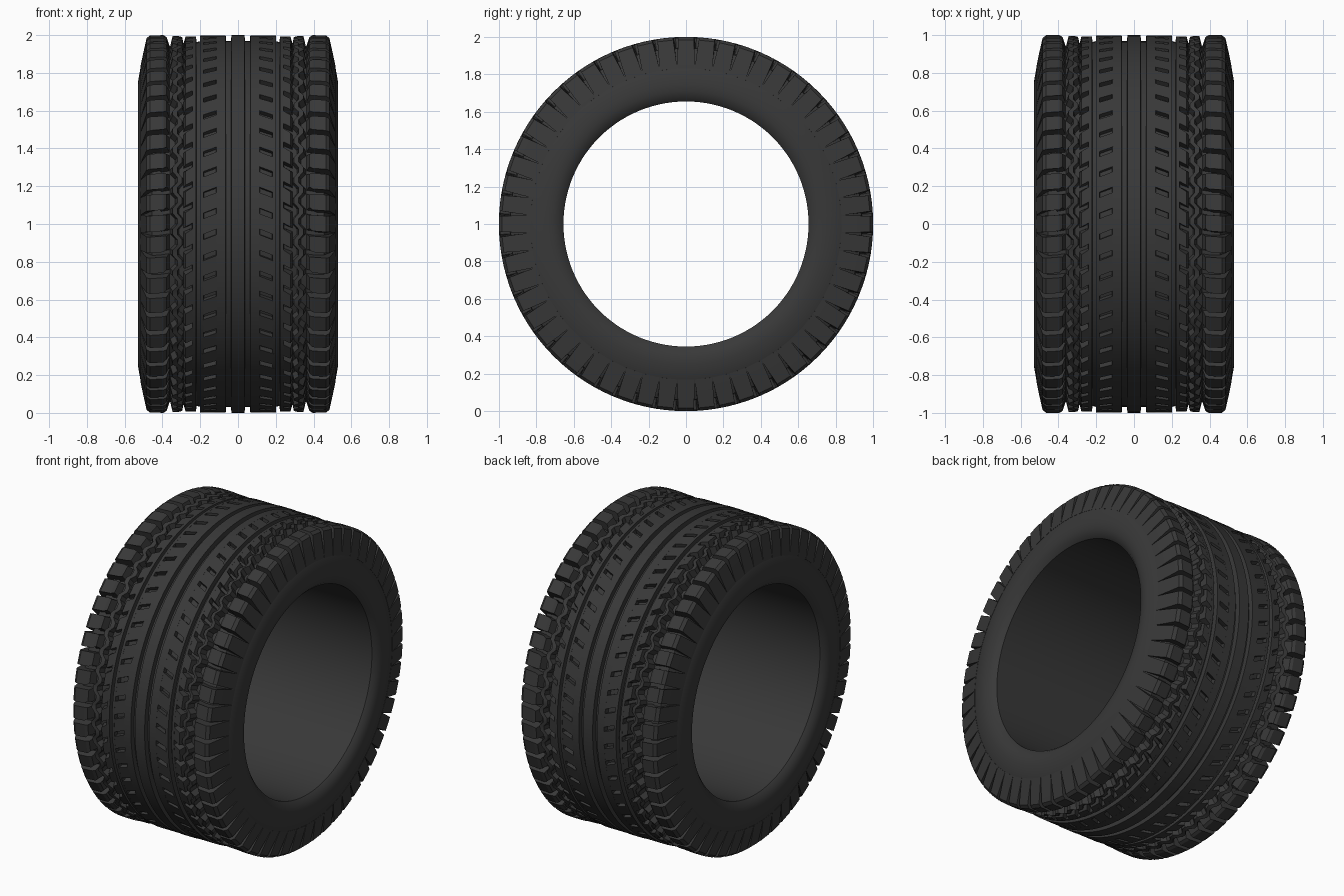
import bpy, bmesh
from math import sin, cos, tau, radians

if "Cube" in bpy.data.objects:
    bpy.data.objects.remove(bpy.data.objects["Cube"])

PITCHES = 56                 # tread repeats around the tyre
PITCH = tau / PITCHES

rubber = bpy.data.materials.new("dark_rubber")
rubber.diffuse_color = (0.04, 0.04, 0.04, 1)
rubber.use_nodes = True
rubber.node_tree.nodes["Principled BSDF"].inputs["Base Color"].default_value = rubber.diffuse_color


def polar(x, r, a):
    return (x, r * sin(a), 1 + r * cos(a))


def finish(bm, name):
    bmesh.ops.recalc_face_normals(bm, faces=bm.faces)
    me = bpy.data.meshes.new(name)
    bm.to_mesh(me)
    bm.free()
    me.materials.append(rubber)
    ob = bpy.data.objects.new(name, me)
    bpy.context.collection.objects.link(ob)
    bpy.ops.object.select_all(action='DESELECT')
    bpy.context.view_layer.objects.active = ob
    ob.select_set(True)
    bpy.ops.object.shade_smooth_by_angle(angle=radians(28))
    return ob


def revolve(name, profile, per_pitch=2, wobble=None, sides=(1,)):
    """Spin a closed (x, r) profile round the axle; wobble shifts x per step."""
    bm = bmesh.new()
    n = PITCHES * per_pitch
    for s in sides:
        rings = []
        for k in range(n):
            dx = wobble[k % len(wobble)] if wobble else 0
            rings.append([bm.verts.new(polar(s * (x + dx), r, k * tau / n)) for x, r in profile])
        m = len(profile)
        for k in range(n):
            a, b = rings[k], rings[(k + 1) % n]
            for i in range(m):
                j = (i + 1) % m
                bm.faces.new((a[i], a[j], b[j], b[i]))
    return finish(bm, name)


def blocks(name, section, phase=0.0):
    """Ring of tread blocks on both sides; section rows: x, r, half width, skew (in pitches)."""
    bm = bmesh.new()
    m = len(section)
    for s in (1, -1):
        for k in range(PITCHES):
            ends = []
            for e in (-1, 1):
                ends.append([bm.verts.new(polar(s * x, r, (k + phase + skew + e * h) * PITCH))
                             for x, r, h, skew in section])
            a, b = ends
            for i in range(m):
                j = (i + 1) % m
                bm.faces.new((a[i], a[j], b[j], b[i]))
            bm.faces.new(a)
            bm.faces.new(b[::-1])
    return finish(bm, name)


def rib(x0, x1, top=0.995, foot=0.95, slope=0.003):
    return [(x0 - slope, foot), (x0, top), (x1, top), (x1 + slope, foot)]


# Carcass: bore, rounded sidewalls and groove floor
half = [(0.495, 0.655), (0.515, 0.675), (0.527, 0.71), (0.53, 0.75), (0.515, 0.835),
        (0.455, 0.94), (0.36, 0.943), (0.25, 0.955), (0.2, 0.968)]
revolve("carcass", half + [(-x, r) for x, r in reversed(half)])

# Centre ribs
revolve("centre_rib", rib(-0.035, 0.035, 1.0))
revolve("inner_ribs", rib(0.065, 0.115, 0.998), sides=(1, -1))
revolve("inner_rib_edges", rib(0.183, 0.2, 0.998), sides=(1, -1))
revolve("narrow_ribs", rib(0.222, 0.24, 0.993), sides=(1, -1))

# Filled lands between the slanted slits
blocks("slit_lands", [(0.11, 0.95, 0.37, 0.14), (0.11, 0.998, 0.37, 0.14),
                      (0.19, 0.998, 0.37, -0.14), (0.19, 0.95, 0.37, -0.14)])

# Small blocks beside the zigzag rib
blocks("intermediate_blocks", [(0.236, 0.94, 0.42, 0.12), (0.238, 0.993, 0.36, 0.12),
                               (0.278, 0.993, 0.34, -0.1), (0.292, 0.94, 0.42, -0.1)], 0.3)

# Zigzag ribs
revolve("zigzag_ribs", [(0.296, 0.93), (0.309, 0.99), (0.334, 0.996), (0.35, 0.93)],
        per_pitch=4, wobble=(-0.013, -0.013, 0.012, 0.012), sides=(1, -1))

# Shoulder lugs wrapping down onto the sidewall
blocks("shoulder_lugs", [(0.355, 0.92, 0.44, 0.1), (0.378, 0.99, 0.32, 0.1),
                         (0.395, 1.0, 0.38, 0.05), (0.465, 1.0, 0.38, 0.0),
                         (0.484, 0.985, 0.38, 0.0), (0.503, 0.9, 0.45, 0.0),
                         (0.517, 0.832, 0.497, 0.0), (0.49, 0.83, 0.497, 0.0),
                         (0.42, 0.92, 0.44, 0.0)])
